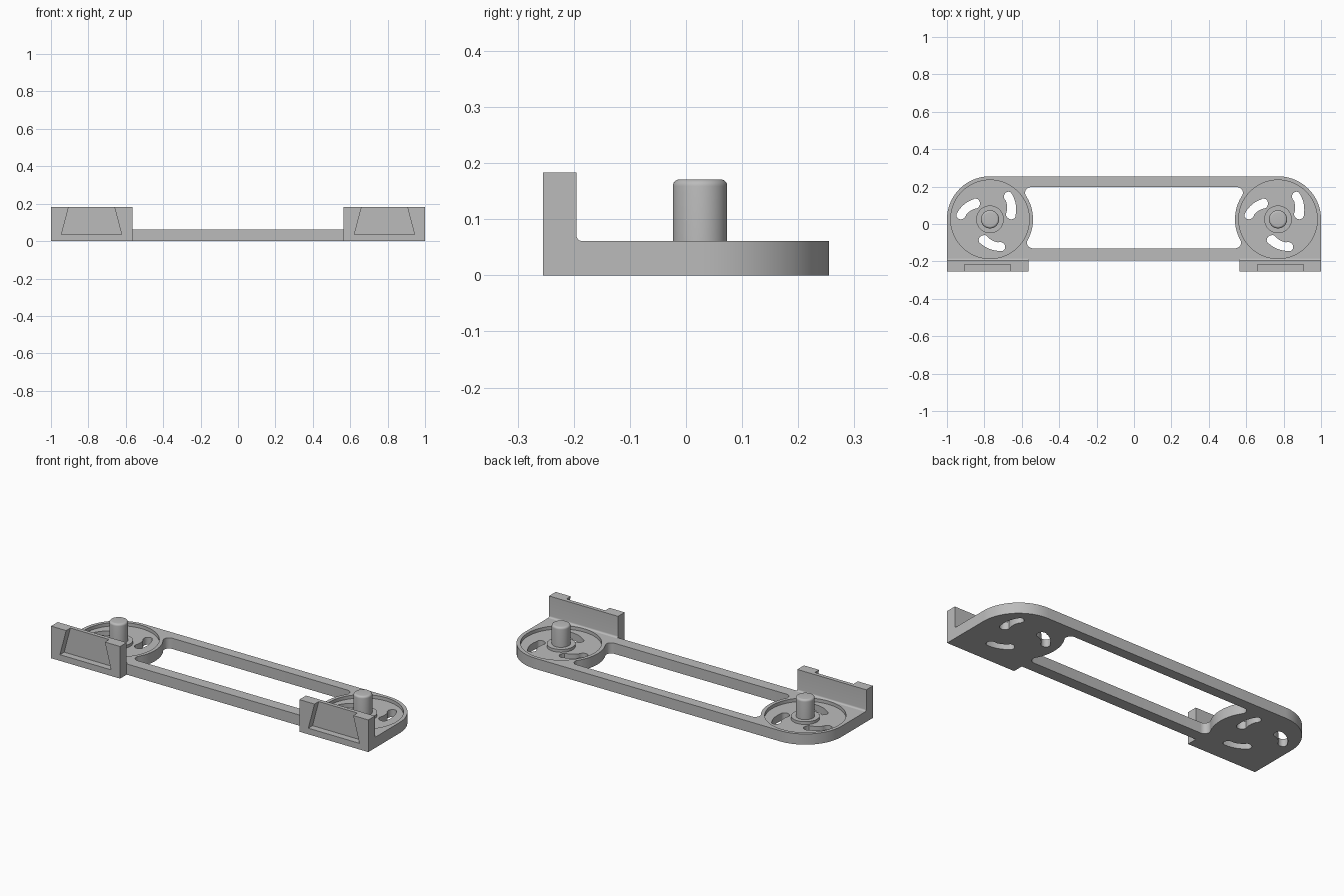
import bpy, bmesh
from math import sin, cos, pi, radians, atan2, sqrt
from mathutils import Vector

if "Cube" in bpy.data.objects:
    bpy.data.objects.remove(bpy.data.objects["Cube"])

grey = bpy.data.materials.new("plain_grey")
grey.use_nodes = True
grey.diffuse_color = (0.5, 0.5, 0.5, 1)
grey.node_tree.nodes["Principled BSDF"].inputs["Base Color"].default_value = (0.5, 0.5, 0.5, 1)

HUB = Vector((0.77, 0.025))
RIM, RECESS = 0.23, 0.21
FRONT, WALL = -0.255, -0.195
TOP, FLOOR, HIGH = 0.061, 0.042, 0.183


def arc(c, r, a, b, n=12):
    """Points from angle a to angle b, in radians."""
    return [Vector((c[0] + r * cos(a + (b - a) * i / n),
                    c[1] + r * sin(a + (b - a) * i / n))) for i in range(n + 1)]


def mirrored(pts):
    return [Vector((-p[0], p[1])) for p in reversed(pts)]


def finish(name, bm):
    bmesh.ops.remove_doubles(bm, verts=bm.verts, dist=1e-5)
    bmesh.ops.recalc_face_normals(bm, faces=bm.faces)
    mesh = bpy.data.meshes.new(name)
    bm.to_mesh(mesh)
    bm.free()
    mesh.materials.append(grey)
    ob = bpy.data.objects.new(name, mesh)
    bpy.context.collection.objects.link(ob)
    return ob


def prism(name, pts, lo, hi, axis="z"):
    """Extrude a flat outline along an axis."""
    place = {"x": lambda u, v, w: (w, u, v),
             "y": lambda u, v, w: (u, w, v),
             "z": lambda u, v, w: (u, v, w)}[axis]
    bm = bmesh.new()
    face = bm.faces.new([bm.verts.new(place(p[0], p[1], lo)) for p in pts])
    new = bmesh.ops.extrude_face_region(bm, geom=[face])["geom"]
    bmesh.ops.translate(bm, vec=place(0, 0, hi - lo),
                        verts=[g for g in new if isinstance(g, bmesh.types.BMVert)])
    return finish(name, bm)


def cut(ob, cutters):
    """Subtract the cutters, bake the result and discard them."""
    for c in cutters:
        c.hide_render = True
        mod = ob.modifiers.new("cut", "BOOLEAN")
        mod.operation, mod.solver, mod.object = "DIFFERENCE", "EXACT", c
    deps = bpy.context.evaluated_depsgraph_get()
    mesh = bpy.data.meshes.new_from_object(ob.evaluated_get(deps))
    ob.modifiers.clear()
    ob.data = mesh
    for c in cutters:
        bpy.data.objects.remove(c)


def lathe(name, profile, centre):
    bm = bmesh.new()
    vs = [bm.verts.new((centre[0] + r, centre[1], z)) for r, z in profile]
    es = [bm.edges.new(pair) for pair in zip(vs, vs[1:])]
    bmesh.ops.spin(bm, geom=vs + es, cent=(*centre, 0), axis=(0, 0, 1),
                   angle=2 * pi, steps=48)
    return finish(name, bm)


def slot_outline(centre, middle):
    """Ring sector with rounded corners."""
    r0, r1, half, f = 0.088, 0.182, radians(30), 0.026
    pts = []
    for r, side, start in ((r1 - f, 1, 0), (r1 - f, -1, pi / 2),
                           (r0 + f, -1, pi), (r0 + f, 1, 3 * pi / 2)):
        for q in arc((0, 0), f, start, start + pi / 2, 6):
            # radial offset is q.x, sideways offset is q.y
            rad = r + (q.x if side * 0 == 0 else 0)
            pts.append((rad, q.y, start))
    out = []
    for rad, off, start in pts:
        side = 1 if off > 1e-6 or (abs(off) <= 1e-6 and start in (0, pi / 2)) else -1
        core = half * rad - f
        ang = middle + (side * core + off) / rad
        out.append((rad, ang))
    # split long inner and outer edges into arcs
    smooth = []
    for (ra, aa), (rb, ab) in zip(out, out[1:] + out[:1]):
        n = max(1, int(abs(ab - aa) / 0.12))
        for i in range(n):
            t = i / n
            r, a = ra + (rb - ra) * t, aa + (ab - aa) * t
            p = Vector((centre[0] + r * cos(a), centre[1] + r * sin(a)))
            if not smooth or (p - smooth[-1]).length > 1e-4:
                smooth.append(p)
    if (smooth[0] - smooth[-1]).length < 1e-4:
        smooth.pop()
    return smooth


# Frame plate with rounded back corners
corner = arc(HUB, RIM, 0, pi / 2, 24)
half_outline = [Vector((1, WALL))] + corner
parts = [prism("frame_plate", half_outline + mirrored(half_outline), 0, TOP)]

# Long window that curves around both hubs
f = 0.03
low_y, high_y = -0.13 + f, 0.197 - f
low, high = [Vector((HUB.x - sqrt((RIM + f) ** 2 - (y - HUB.y) ** 2), y))
             for y in (low_y, high_y)]
to_low, to_high = [atan2(HUB.y - c.y, HUB.x - c.x) for c in (low, high)]
edge = (arc(low, f, -pi / 2, to_low, 8)
        + arc(HUB, RIM, pi + to_low, pi + to_high, 20)[1:-1]
        + arc(high, f, to_high, pi / 2, 8))
cutters = [prism("window_cutter", edge + mirrored(edge), -0.1, 0.2)]

# Round recesses and three slots at each hub
for s in (-1, 1):
    c = Vector((s * HUB.x, HUB.y))
    cutters.append(prism("recess_cutter", arc(c, RECESS, 0, 2 * pi, 72)[:-1], FLOOR, 0.2))
    for deg in (30, 150, 270):
        cutters.append(prism("slot_cutter", slot_outline(c, radians(deg)), -0.1, 0.15))
cut(parts[0], cutters)

for s, side in ((-1, "right"), (1, "left")):
    # Pin with a collar at its foot and a rounded top edge
    pin = [(0.074, FLOOR), (0.074, TOP - 0.003), (0.0485, TOP - 0.003)]
    pin += [tuple(p) for p in arc((0.0365, 0.159), 0.012, 0, pi / 2, 6)] + [(0, 0.171)]
    parts.append(lathe(side + "_pin", pin, (s * HUB.x, HUB.y)))

    # Upright bracket with a small fillet and a dovetail pocket
    fillet = arc((WALL + 0.01, TOP + 0.01), 0.01, -pi / 2, -pi, 6)
    section = [(FRONT, 0), (WALL, 0), (WALL, TOP), *fillet, (WALL, HIGH), (FRONT, HIGH)]
    bracket = prism(side + "_bracket", section, *sorted((s * 0.565, s)), axis="x")
    mid, base, wide, narrow = s * 0.783, 0.035, 0.161, 0.122
    over = 0.05
    slope = (wide - narrow) / (HIGH - base)
    tip = narrow - slope * over
    pocket = [(mid - wide, base), (mid + wide, base),
              (mid + tip, HIGH + over), (mid - tip, HIGH + over)]
    cut(bracket, [prism("pocket_cutter", pocket, FRONT - 0.05, -0.217, axis="y")])
    parts.append(bracket)

# Smooth curved walls, keep edges sharp
bpy.ops.object.select_all(action="DESELECT")
for ob in parts:
    ob.select_set(True)
bpy.context.view_layer.objects.active = parts[0]
bpy.ops.object.shade_smooth_by_angle(angle=radians(30))
